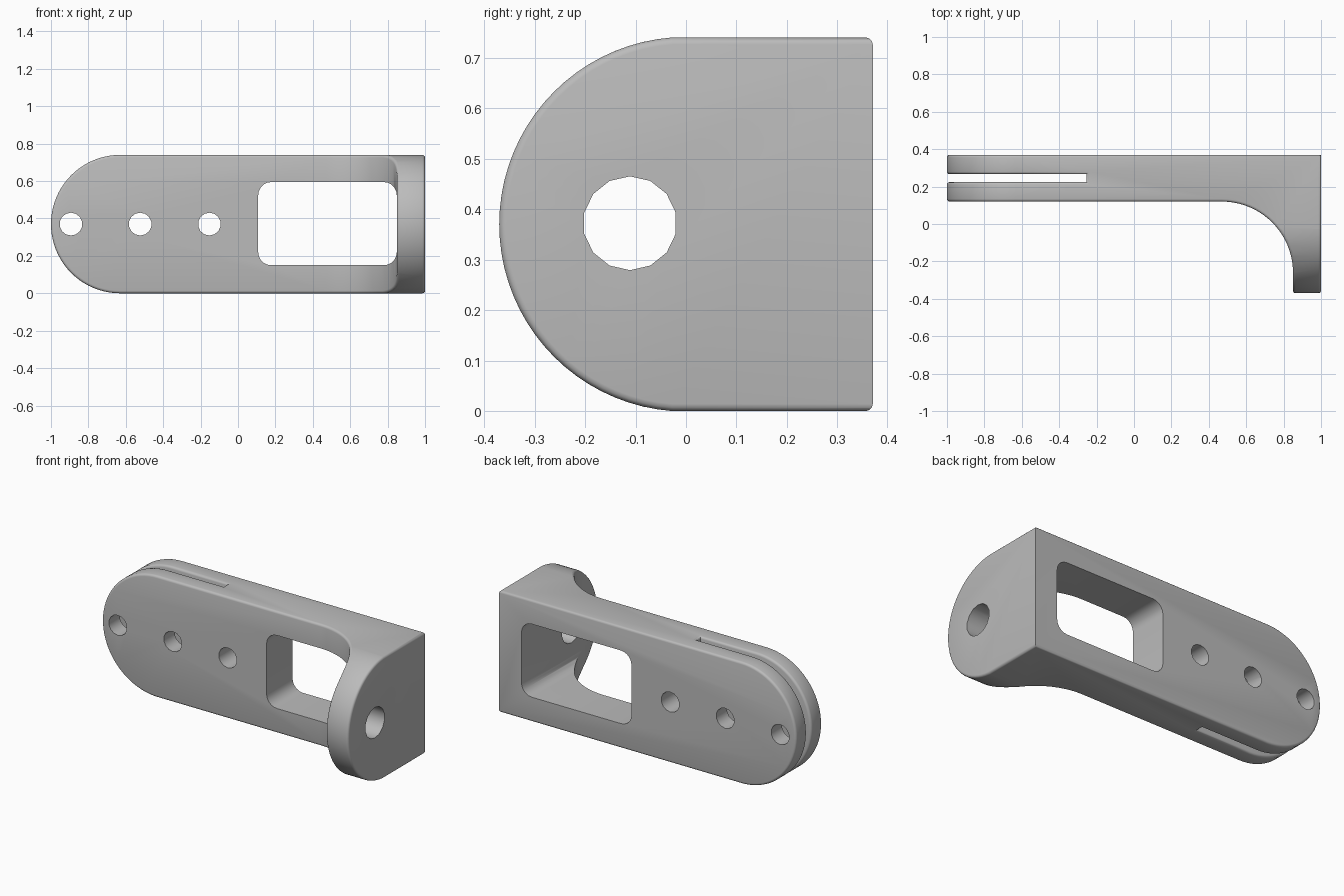
import bpy, bmesh
from math import pi, sin, cos, radians
from mathutils import Vector

cube = bpy.data.objects.get("Cube")
if cube:
    bpy.data.objects.remove(cube, do_unlink=True)

H = 0.74          # bracket height
R = H / 2         # radius of the rounded ends

grey = bpy.data.materials.new("plain grey")
grey.use_nodes = True
grey.diffuse_color = (0.5, 0.5, 0.5, 1)
grey.node_tree.nodes["Principled BSDF"].inputs["Base Color"].default_value = (0.5, 0.5, 0.5, 1)


def arc(cu, cv, r, start, end, n, rv=None):
    """Points on an arc, angles in degrees."""
    rv = r if rv is None else rv
    angles = [radians(start + (end - start) * i / n) for i in range(n + 1)]
    return [(cu + r * cos(a), cv + rv * sin(a)) for a in angles]


def prism(name, points, axis, lo, hi):
    """Extrude a 2D outline along an axis."""
    place = {"x": lambda u, v, w: (w, u, v),
             "y": lambda u, v, w: (u, w, v),
             "z": lambda u, v, w: (u, v, w)}[axis]
    bm = bmesh.new()
    face = bm.faces.new([bm.verts.new(place(u, v, lo)) for u, v in points])
    out = bmesh.ops.extrude_face_region(bm, geom=[face])
    shift = Vector(place(0, 0, hi - lo))
    bmesh.ops.translate(bm, vec=shift, verts=[g for g in out["geom"] if isinstance(g, bmesh.types.BMVert)])
    bmesh.ops.recalc_face_normals(bm, faces=bm.faces)
    mesh = bpy.data.meshes.new(name)
    bm.to_mesh(mesh)
    bm.free()
    mesh.materials.append(grey)
    ob = bpy.data.objects.new(name, mesh)
    bpy.context.collection.objects.link(ob)
    return ob


def combine(ob, tool, operation):
    """Apply a boolean and remove its cutter."""
    mod = ob.modifiers.new("cut", "BOOLEAN")
    mod.object, mod.operation, mod.solver = tool, operation, "EXACT"
    bpy.context.view_layer.objects.active = ob
    bpy.ops.object.modifier_apply(modifier=mod.name)
    bpy.data.objects.remove(tool, do_unlink=True)


# L-shaped plan with the large inner fillet, cut to shape by both end outlines
plan = [(-1.2, 0.12)] + arc(0.47, -0.26, 0.38, 90, 0, 20) + [(0.85, -0.6), (1, -0.6), (1, R), (-1.2, R)]
bracket = prism("bracket", plan, "z", -0.3, 1.1)
arm_outline = arc(R - 1, R, R, 90, 270, 40) + [(1.2, 0), (1.2, H)]
combine(bracket, prism("arm_outline", arm_outline, "y", -0.8, 0.8), "INTERSECT")
flange_outline = arc(0, R, R, 90, 270, 40, R + 0.001) + [(0.6, -0.001), (0.6, H + 0.001)]
combine(bracket, prism("flange_outline", flange_outline, "x", -1.5, 1.5), "INTERSECT")

# Slot through the rounded end of the arm
slot = [(-1.3, 0.224), (-0.255, 0.224), (-0.255, 0.266), (-1.3, 0.266)]
combine(bracket, prism("slot", slot, "z", -0.4, 1.2), "DIFFERENCE")

# Soften the outer rims, leaving the upright back corner crisp
bm = bmesh.new()
bm.from_mesh(bracket.data)
bmesh.ops.remove_doubles(bm, verts=bm.verts, dist=0.0005)
bmesh.ops.dissolve_limit(bm, angle_limit=radians(0.5), verts=bm.verts, edges=bm.edges)


def is_rim(e):
    upright = abs(e.verts[0].co.z - e.verts[1].co.z) > 0.5
    return len(e.link_faces) == 2 and not upright and e.calc_face_angle_signed() > radians(40)


bmesh.ops.bevel(bm, geom=[e for e in bm.edges if is_rim(e)], offset=0.014, offset_type="OFFSET",
                segments=3, profile=0.5, affect="EDGES", clamp_overlap=False)
bm.to_mesh(bracket.data)
bm.free()

# Rounded window beside the flange
x0, x1, z0, z1, c = 0.108, 0.849, 0.15, 0.595, 0.07
window = (arc(x1 - c, z1 - c, c, 0, 90, 5) + arc(x0 + c, z1 - c, c, 90, 180, 5)
          + arc(x0 + c, z0 + c, c, 180, 270, 5) + arc(x1 - c, z0 + c, c, 270, 360, 5))
combine(bracket, prism("window", window, "y", -0.8, 0.8), "DIFFERENCE")

# Row of pin holes in the arm, and the larger hole in the flange
for x in (-0.893, -0.523, -0.153):
    combine(bracket, prism("pin_hole", arc(x, R, 0.061, 90, 450, 14)[:-1], "y", 0, 0.6), "DIFFERENCE")
combine(bracket, prism("flange_hole", arc(-0.111, R + 0.002, 0.093, 90, 450, 14)[:-1], "x", 0.7, 1.2), "DIFFERENCE")

bpy.ops.object.select_all(action="DESELECT")
bracket.select_set(True)
bpy.context.view_layer.objects.active = bracket
bpy.ops.object.shade_smooth_by_angle(angle=radians(35))
